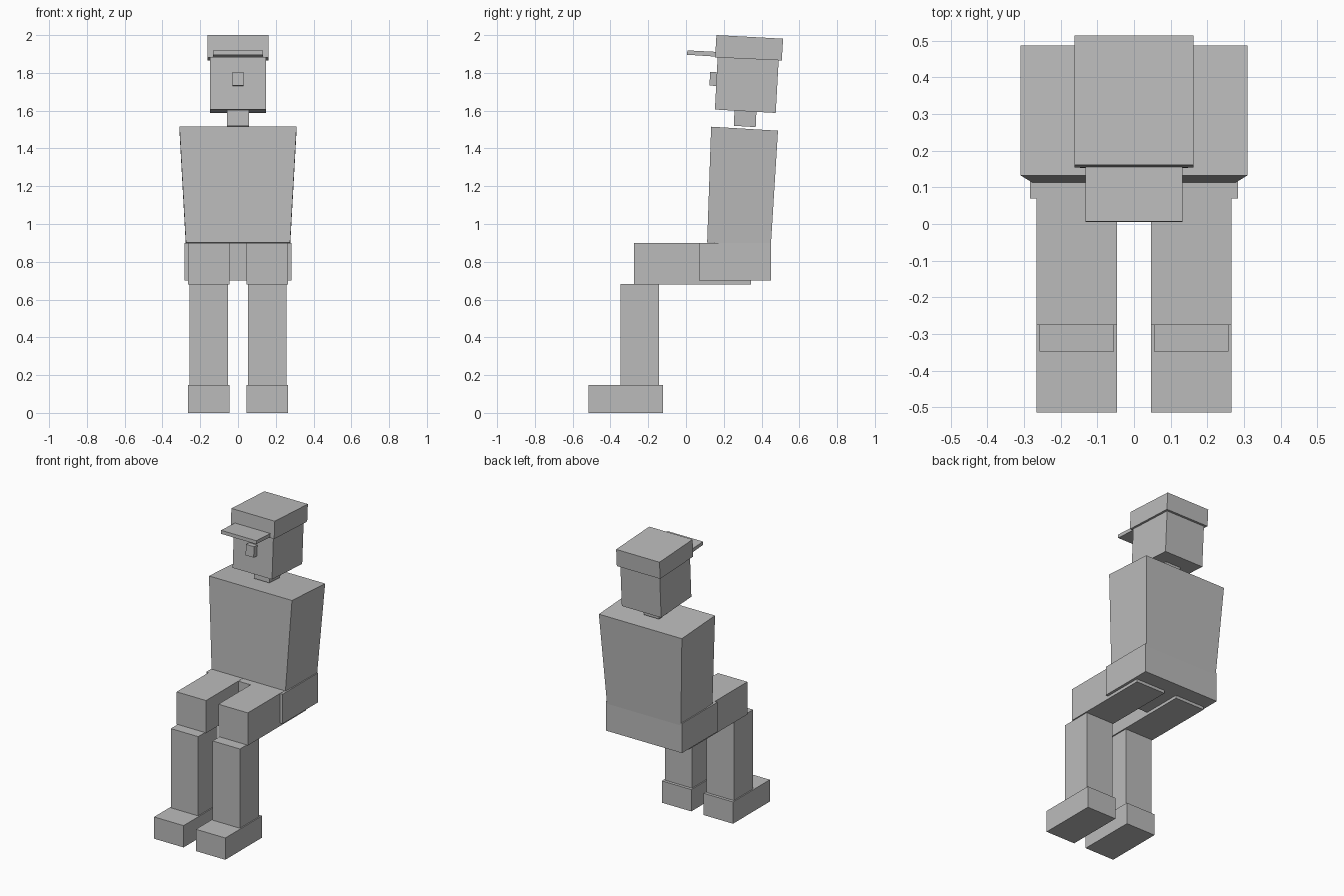
import bpy, bmesh

if "Cube" in bpy.data.objects:
    bpy.data.objects.remove(bpy.data.objects["Cube"])

grey = bpy.data.materials.new("plain_grey")
grey.diffuse_color = (0.5, 0.5, 0.5, 1)
grey.use_nodes = True
grey.node_tree.nodes["Principled BSDF"].inputs["Base Color"].default_value = grey.diffuse_color


def block(name, profile, low, high=None, cx=0.0):
    """Side profile (front-bottom, back-bottom, back-top, front-top) in y,z, widened along x."""
    high = low if high is None else high
    bm = bmesh.new()
    sides = []
    for s in (-1, 1):
        sides.append([bm.verts.new((cx + s * (low if i < 2 else high), y, z))
                      for i, (y, z) in enumerate(profile)])
    a, b = sides
    bm.faces.new(a)
    bm.faces.new(b)
    for i in range(4):
        j = (i + 1) % 4
        bm.faces.new((a[i], a[j], b[j], b[i]))
    bmesh.ops.recalc_face_normals(bm, faces=bm.faces)
    mesh = bpy.data.meshes.new(name)
    bm.to_mesh(mesh)
    bm.free()
    mesh.materials.append(grey)
    obj = bpy.data.objects.new(name, mesh)
    bpy.context.collection.objects.link(obj)
    return obj


def rect(y0, y1, z0, z1):
    return [(y0, z0), (y1, z0), (y1, z1), (y0, z1)]


# Legs, one set per side
for side, s in (("left", 1), ("right", -1)):
    cx = s * 0.156
    block(side + "_thigh", rect(-0.275, 0.345, 0.68, 0.90), 0.11, cx=cx)
    block(side + "_shin", rect(-0.348, -0.142, 0.14, 0.682), 0.102, cx=cx)
    block(side + "_foot", rect(-0.515, -0.122, 0.0, 0.147), 0.11, cx=cx)

# Hips and tapered, slightly reclined torso
block("pelvis", rect(0.07, 0.449, 0.70, 0.899), 0.284)
block("torso", [(0.112, 0.903), (0.449, 0.884), (0.487, 1.494), (0.133, 1.515)], 0.276, 0.31)

# Neck, head and nose
block("neck", [(0.253, 1.52), (0.369, 1.513), (0.373, 1.60), (0.257, 1.607)], 0.057)
block("head", [(0.153, 1.606), (0.475, 1.588), (0.491, 1.875), (0.168, 1.893)], 0.147)
block("nose", [(0.124, 1.733), (0.161, 1.731), (0.165, 1.803), (0.128, 1.805)], 0.03)

# Cap with brim
block("cap", [(0.154, 1.882), (0.507, 1.866), (0.514, 1.981), (0.161, 2.0)], 0.162)
block("cap_brim", [(0.006, 1.896), (0.163, 1.886), (0.164, 1.911), (0.007, 1.919)], 0.132)
